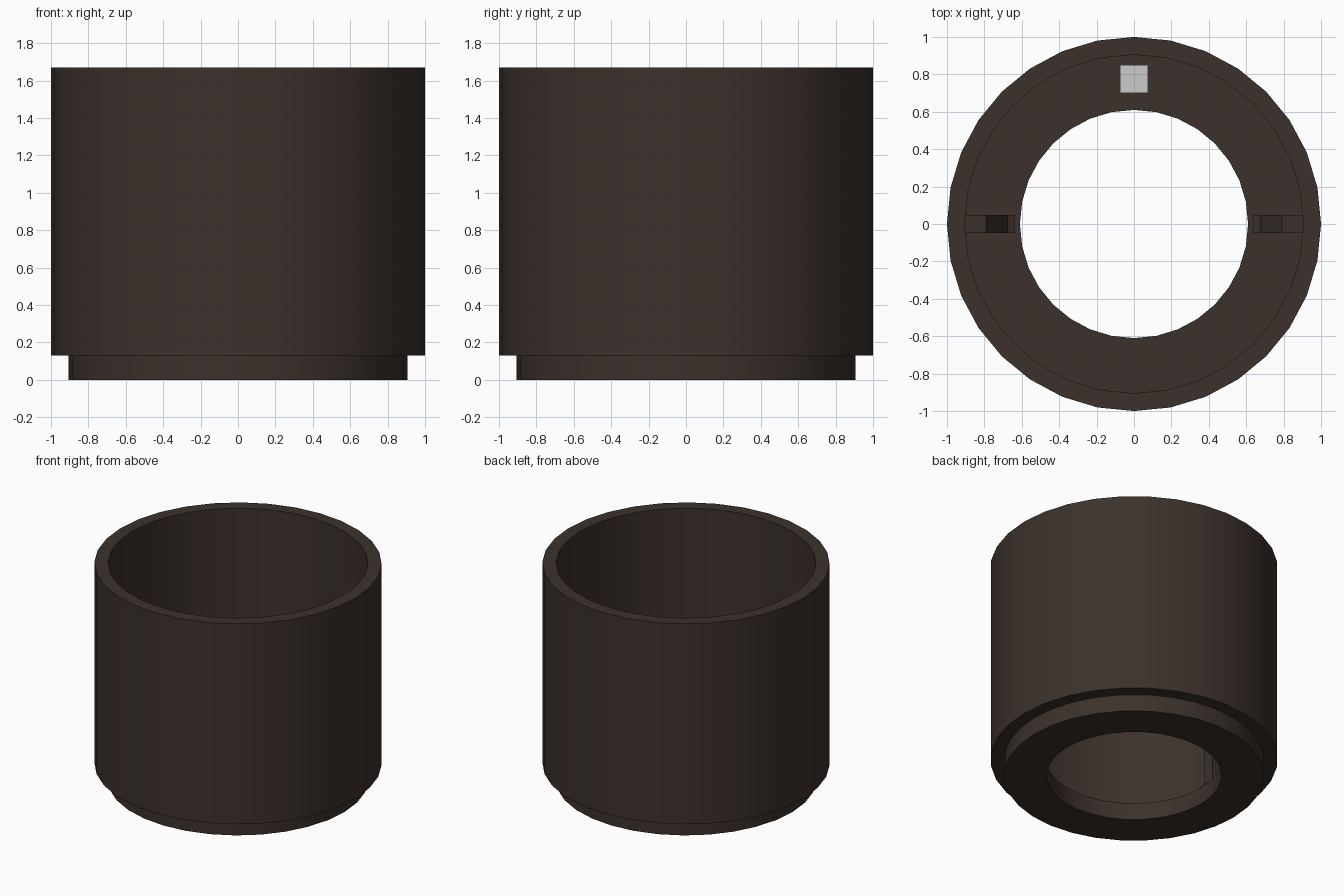
import bpy, bmesh, math

if "Cube" in bpy.data.objects:
    bpy.data.objects.remove(bpy.data.objects["Cube"])

SIDES = 32


def material(name, color):
    m = bpy.data.materials.new(name)
    m.diffuse_color = color
    m.use_nodes = True
    m.node_tree.nodes["Principled BSDF"].inputs["Base Color"].default_value = m.diffuse_color
    return m


dark = material("dark_brown", (0.045, 0.031, 0.024, 1))


def make_object(name, bm, mat=None, smooth=False):
    bmesh.ops.recalc_face_normals(bm, faces=bm.faces)
    mesh = bpy.data.meshes.new(name)
    bm.to_mesh(mesh)
    bm.free()
    ob = bpy.data.objects.new(name, mesh)
    bpy.context.collection.objects.link(ob)
    if mat:
        mesh.materials.append(mat)
    if smooth:
        bpy.ops.object.select_all(action='DESELECT')
        ob.select_set(True)
        bpy.context.view_layer.objects.active = ob
        bpy.ops.object.shade_smooth_by_angle(angle=math.radians(30))
    return ob


def tube(name, r_in, r_out, z0, z1):
    """Closed rectangular section turned around z."""
    bm = bmesh.new()
    section = [(r_in, z0), (r_out, z0), (r_out, z1), (r_in, z1)]
    rings = []
    for i in range(SIDES):
        a = 2 * math.pi * i / SIDES
        rings.append([bm.verts.new((r * math.cos(a), r * math.sin(a), z)) for r, z in section])
    for i in range(SIDES):
        p, q = rings[i], rings[(i + 1) % SIDES]
        for j in range(4):
            k = (j + 1) % 4
            bm.faces.new((p[j], q[j], q[k], p[k]))
    return make_object(name, bm, dark, True)


# Outer wall and the stepped base ring that forms the floor
tube("outer_sleeve", 0.905, 1.0, 0.13, 1.67)
tube("base_ring", 0.61, 0.905, 0.0, 0.13)

# Two upright clips inside the wall, with a small foot and a sloped top
profile = [(0.905, 0.13), (0.64, 0.13), (0.64, 0.17), (0.675, 0.19),
           (0.675, 0.55), (0.79, 0.78), (0.905, 0.78)]
for side, label in ((1, "right"), (-1, "left")):
    bm = bmesh.new()
    face = bm.faces.new([bm.verts.new((side * x, -0.047, z)) for x, z in profile])
    ext = bmesh.ops.extrude_face_region(bm, geom=[face])
    moved = [v for v in ext["geom"] if isinstance(v, bmesh.types.BMVert)]
    bmesh.ops.translate(bm, verts=moved, vec=(0, 0.094, 0))
    make_object(label + "_clip", bm, dark)

# Small grey block standing on the floor
bm = bmesh.new()
bmesh.ops.create_cube(bm, size=0.15)
bmesh.ops.translate(bm, verts=bm.verts, vec=(0, 0.775, 0.205))
make_object("floor_block", bm)
